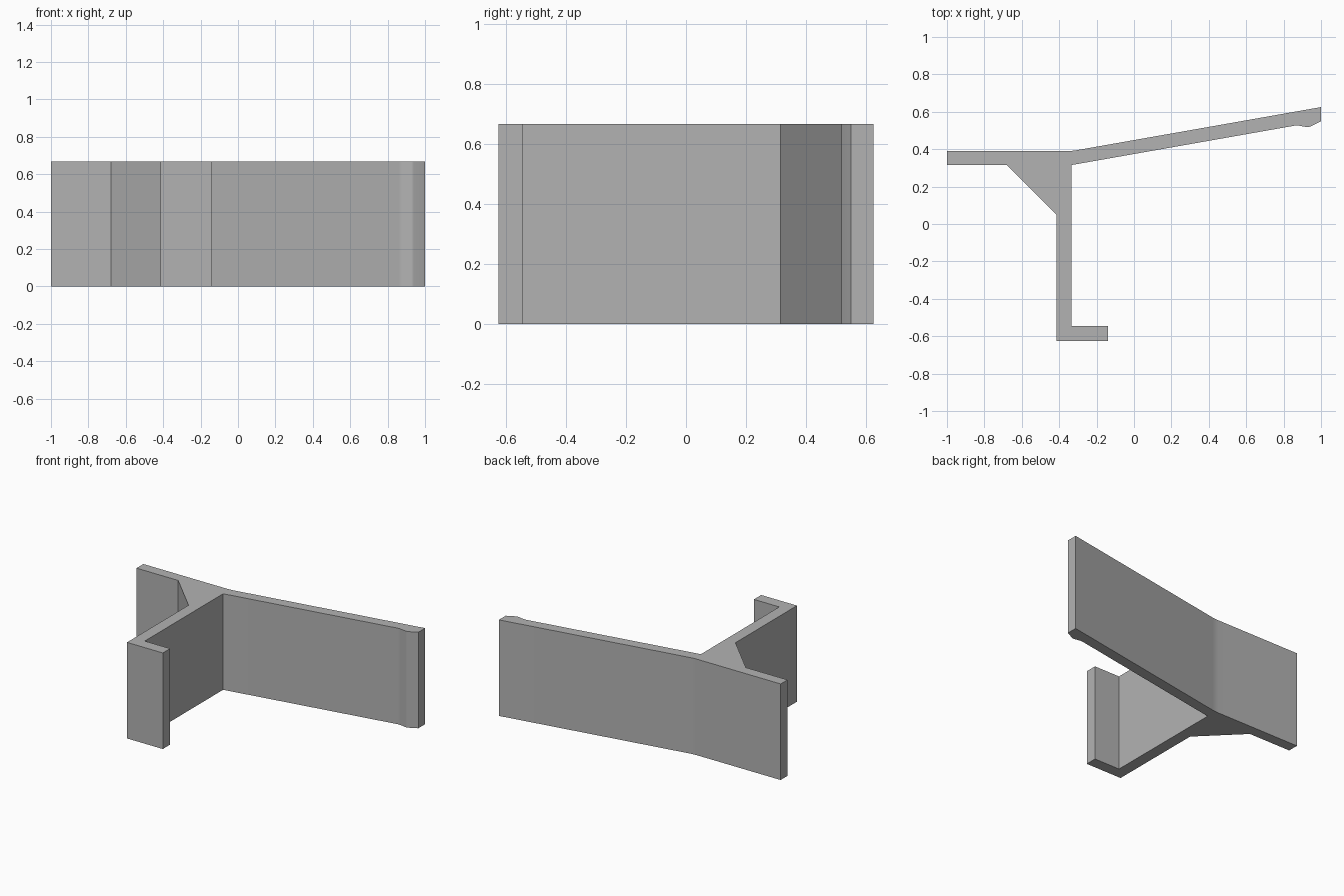
import bpy
import bmesh
import math

cube = bpy.data.objects.get("Cube")
if cube:
    bpy.data.objects.remove(cube, do_unlink=True)

HEIGHT = 0.667

grey = bpy.data.materials.new("plain_grey")
grey.use_nodes = True
colour = (0.45, 0.45, 0.45, 1)
grey.diffuse_color = colour
grey.node_tree.nodes["Principled BSDF"].inputs["Base Color"].default_value = colour

# Bracket outline, counter-clockwise
outline = [
    # short flange and gusset
    (-1, 0.39), (-1, 0.315), (-0.68, 0.315), (-0.415, 0.05),
    # web and foot
    (-0.415, -0.625), (-0.14, -0.625), (-0.14, -0.545), (-0.335, -0.545),
    # sloping arm with its lipped end
    (-0.335, 0.315), (0.86, 0.526), (0.88, 0.526), (0.925, 0.518),
    (0.94, 0.52), (1, 0.55), (1, 0.625),
    # soft bend on the back
    (-0.31, 0.394), (-0.335, 0.391), (-0.36, 0.39),
]

bm = bmesh.new()
base = bm.faces.new([bm.verts.new((x, y, 0)) for x, y in outline])
top = bmesh.ops.extrude_face_region(bm, geom=[base], use_keep_orig=True)
bmesh.ops.translate(
    bm, vec=(0, 0, HEIGHT),
    verts=[v for v in top["geom"] if isinstance(v, bmesh.types.BMVert)])
bmesh.ops.recalc_face_normals(bm, faces=bm.faces)
mesh = bpy.data.meshes.new("bracket")
bm.to_mesh(mesh)
bm.free()
mesh.materials.append(grey)

bracket = bpy.data.objects.new("bracket", mesh)
bpy.context.collection.objects.link(bracket)

# Smooth only the soft bends, keeping the broad faces flat
bpy.ops.object.select_all(action="DESELECT")
bracket.select_set(True)
bpy.context.view_layer.objects.active = bracket
bpy.ops.object.shade_smooth_by_angle(angle=math.radians(20))
weighted = bracket.modifiers.new("flat_faces", "WEIGHTED_NORMAL")
weighted.keep_sharp = True
